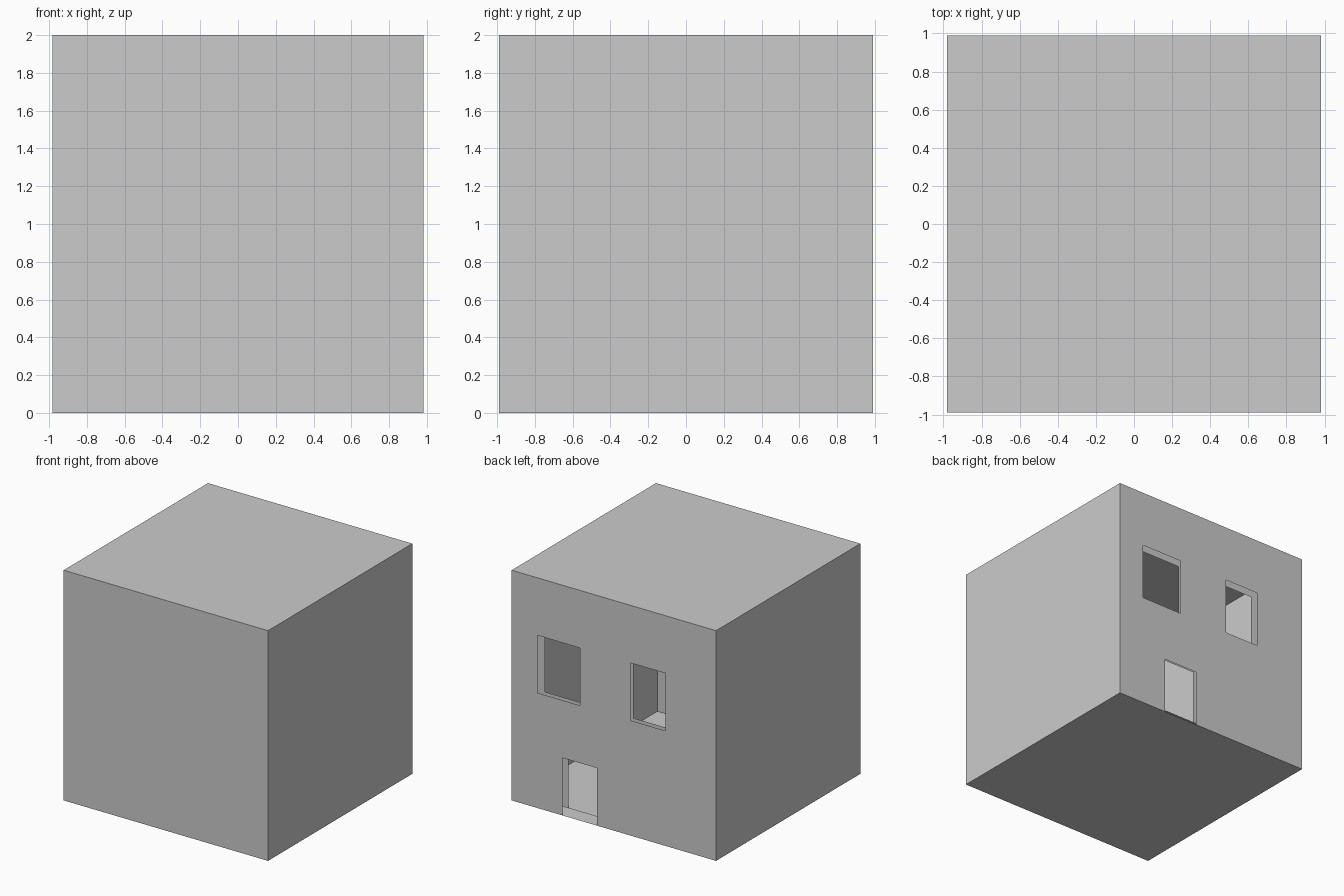
import bpy, bmesh
from mathutils import Matrix, Vector

if "Cube" in bpy.data.objects:
    bpy.data.objects.remove(bpy.data.objects["Cube"])

W, D, H = 0.982, 0.99, 2.0          # half width, half depth, height
# openings in the back wall: x min, x max, z min, z max
OPENINGS = [(0.327, 0.735, 1.0, 1.5),    # large window
            (-0.495, -0.16, 1.0, 1.5),   # small window
            (0.16, 0.495, 0.0, 0.5)]     # doorway


def house_shell(name, scale, inward):
    bm = bmesh.new()
    bmesh.ops.create_cube(bm, size=1, matrix=Matrix.Translation((0, 0, H / 2))
                          @ Matrix.Diagonal((2 * W, 2 * D, H, 1)))

    # cut only the back wall along the opening edges
    def back_faces():
        return [f for f in bm.faces if f.calc_center_median().y > D - 1e-4]

    xs = sorted({x for o in OPENINGS for x in o[:2]})
    zs = sorted({z for o in OPENINGS for z in o[2:] if z > 0})
    cuts = [((x, 0, 0), (1, 0, 0)) for x in xs] + [((0, 0, z), (0, 0, 1)) for z in zs]
    for co, no in cuts:
        faces = back_faces()
        geom = set(faces)
        for f in faces:
            geom.update(f.edges)
            geom.update(f.verts)
        bmesh.ops.bisect_plane(bm, geom=list(geom), dist=1e-5, plane_co=co, plane_no=no)

    # remove the wall inside each opening
    holes = []
    for f in back_faces():
        c = f.calc_center_median()
        if any(a < c.x < b and lo < c.z < hi for a, b, lo, hi in OPENINGS):
            holes.append(f)
    bmesh.ops.delete(bm, geom=holes, context='FACES')

    # shrink about the middle of the house
    bmesh.ops.scale(bm, vec=Vector((scale,) * 3), verts=bm.verts,
                    space=Matrix.Translation((0, 0, -H / 2)))
    if inward:
        bmesh.ops.reverse_faces(bm, faces=bm.faces)

    mesh = bpy.data.meshes.new(name)
    bm.to_mesh(mesh)
    bm.free()
    obj = bpy.data.objects.new(name, mesh)
    bpy.context.collection.objects.link(obj)
    return obj


# outer walls and a slightly smaller inner lining with matching openings
house_shell("outer_walls", 1.0, False)
house_shell("inner_walls", 0.95, True)
